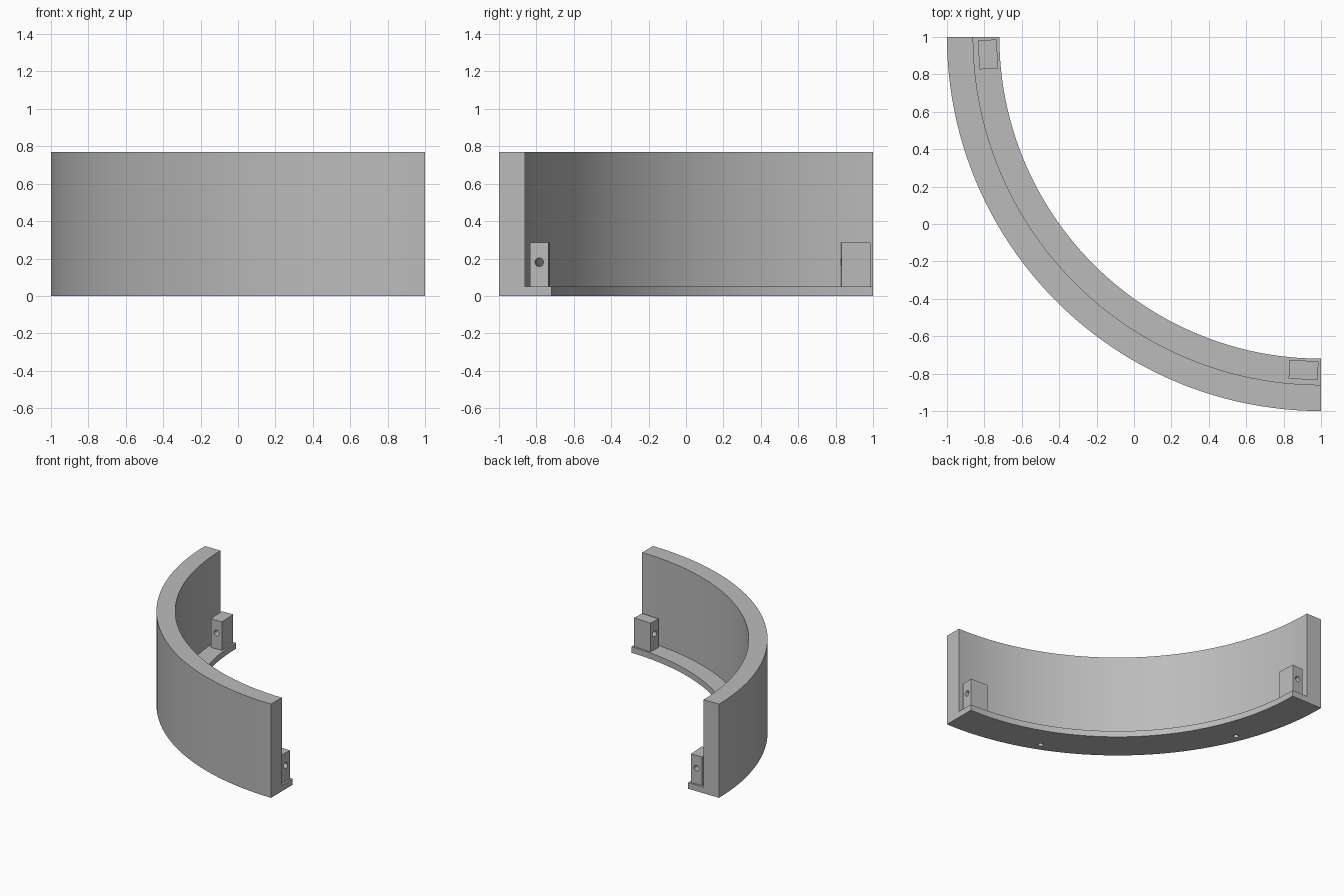
import bpy, bmesh, math
from mathutils import Matrix, Vector

default = bpy.data.objects.get("Cube")
if default:
    bpy.data.objects.remove(default, do_unlink=True)

CENTRE = Vector((1, 1, 0))       # axis of the quarter ring
R_OUT, R_WALL, R_LEDGE = 2.0, 1.86, 1.72
HEIGHT, LEDGE_H = 0.77, 0.05
SEGMENTS = 48

grey = bpy.data.materials.new("plain grey")
grey.use_nodes = True
colour = (0.5, 0.5, 0.5, 1)
grey.diffuse_color = colour
grey.node_tree.nodes["Principled BSDF"].inputs["Base Color"].default_value = colour


def ring_point(radius, degrees, z):
    """Point on the ring; 0 is the back end, 90 the left end."""
    a = math.radians(degrees)
    return CENTRE + Vector((-radius * math.cos(a), -radius * math.sin(a), z))


def make_object(name, bm):
    bmesh.ops.recalc_face_normals(bm, faces=bm.faces)
    mesh = bpy.data.meshes.new(name)
    bm.to_mesh(mesh)
    bm.free()
    mesh.materials.append(grey)
    obj = bpy.data.objects.new(name, mesh)
    bpy.context.collection.objects.link(obj)
    return obj


def activate(obj):
    bpy.ops.object.select_all(action='DESELECT')
    obj.select_set(True)
    bpy.context.view_layer.objects.active = obj


def drill(obj, position, rotation, radius, depth):
    """Cut a round hole and discard the cutter."""
    bm = bmesh.new()
    bmesh.ops.create_cone(bm, cap_ends=True, segments=24, radius1=radius,
                          radius2=radius, depth=depth,
                          matrix=Matrix.Translation(position) @ rotation)
    cutter = make_object("hole_cutter", bm)
    cutter.hide_render = True
    mod = obj.modifiers.new("hole", 'BOOLEAN')
    mod.operation, mod.solver, mod.object = 'DIFFERENCE', 'EXACT', cutter
    activate(obj)
    bpy.ops.object.modifier_apply(modifier=mod.name)
    bpy.data.objects.remove(cutter, do_unlink=True)


# Curved wall with inner ledge: L-shaped section swept through a quarter turn
profile = [(R_LEDGE, 0), (R_OUT, 0), (R_OUT, HEIGHT),
           (R_WALL, HEIGHT), (R_WALL, LEDGE_H), (R_LEDGE, LEDGE_H)]
bm = bmesh.new()
rings = [[bm.verts.new(ring_point(r, 90 * i / SEGMENTS, z)) for r, z in profile]
         for i in range(SEGMENTS + 1)]
for a, b in zip(rings, rings[1:]):
    for i in range(len(profile)):
        j = (i + 1) % len(profile)
        bm.faces.new((a[i], a[j], b[j], b[i]))
bm.faces.new(rings[0])
bm.faces.new(rings[-1])
wall = make_object("curved_wall", bm)

# Blind holes in the underside
for angle in (22.5, 67.5):
    drill(wall, ring_point(1.93, angle, 0), Matrix.Identity(4), 0.02, 0.3)

activate(wall)
bpy.ops.object.shade_smooth_by_angle(angle=math.radians(30))

# Joining blocks near both ends, each with a hole straight through
BLOCK = (0.10, 0.155, 0.235)     # radial, along the ring, height
for name, angle in (("back_block", 3), ("left_block", 87)):
    turn = Matrix.Rotation(math.radians(angle), 4, 'Z')
    middle = ring_point(1.783, angle, LEDGE_H + BLOCK[2] / 2)
    bm = bmesh.new()
    bmesh.ops.create_cube(bm, size=1, matrix=Matrix.Translation(middle) @ turn
                          @ Matrix.Diagonal((*BLOCK, 1)))
    block = make_object(name, bm)
    along = turn @ Matrix.Rotation(math.radians(90), 4, 'X')
    drill(block, ring_point(1.783, angle, 0.18), along, 0.023, 0.4)
    activate(block)
    bpy.ops.object.shade_smooth_by_angle(angle=math.radians(30))
